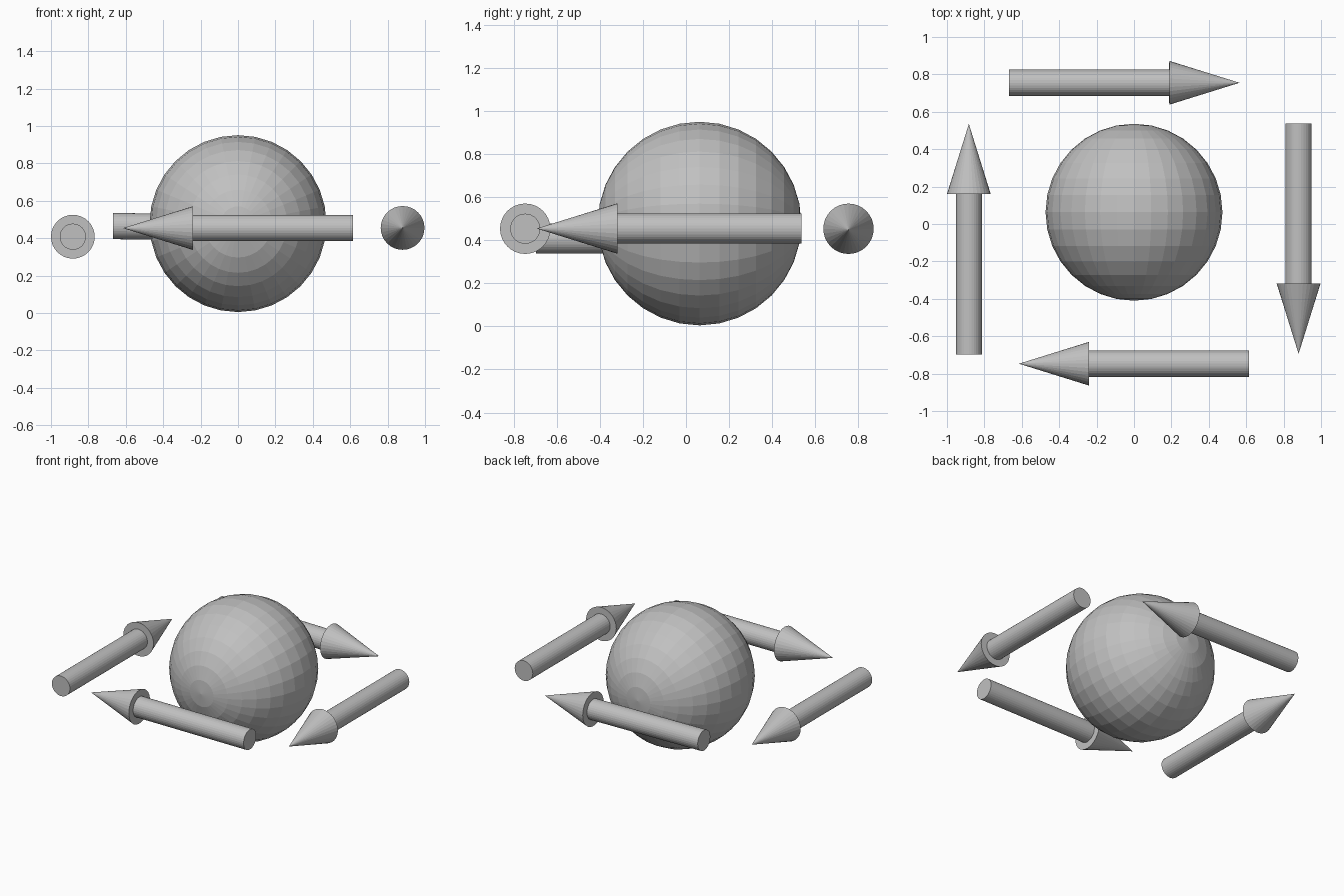
import bpy
from mathutils import Vector

cube = bpy.data.objects.get("Cube")
if cube:
    bpy.data.objects.remove(cube, do_unlink=True)

# Single plain grey for everything
grey = bpy.data.materials.new("plain grey")
grey.use_nodes = True
colour = (0.53, 0.53, 0.53, 1)
grey.diffuse_color = colour
grey.node_tree.nodes["Principled BSDF"].inputs["Base Color"].default_value = colour

SHAFT_R, HEAD_R, HEAD_LEN = 0.07, 0.117, 0.375


def finish(name):
    ob = bpy.context.object
    ob.name = name
    ob.data.materials.append(grey)
    return ob


def arrow(name, tail, tip):
    """Shaft from the tail to the head base, and a cone ending at the tip."""
    tail, tip = Vector(tail), Vector(tip)
    direction = (tip - tail).normalized()
    base = tip - direction * HEAD_LEN
    turn = direction.to_track_quat('Z', 'Y').to_euler()
    bpy.ops.mesh.primitive_cylinder_add(
        vertices=32, radius=SHAFT_R, depth=(base - tail).length,
        location=(tail + base) / 2, rotation=turn)
    finish(name + "_shaft")
    bpy.ops.mesh.primitive_cone_add(
        vertices=32, radius1=HEAD_R, radius2=0, depth=HEAD_LEN,
        location=(base + tip) / 2, rotation=turn)
    finish(name + "_head")


# Faceted ball with its poles facing front and back
bpy.ops.mesh.primitive_uv_sphere_add(
    segments=32, ring_count=16, radius=0.473,
    location=(0, 0.063, 0.478), rotation=(1.5708, 0, 0))
finish("ball")

# Four arrows circling the ball
arrow("front_arrow", (0.615, -0.747, 0.454), (-0.615, -0.747, 0.454))
arrow("right_arrow", (-0.883, -0.697, 0.408), (-0.883, 0.535, 0.408))
arrow("back_arrow", (-0.668, 0.755, 0.465), (0.564, 0.755, 0.449))
arrow("left_arrow", (0.88, 0.537, 0.455), (0.88, -0.694, 0.455))
